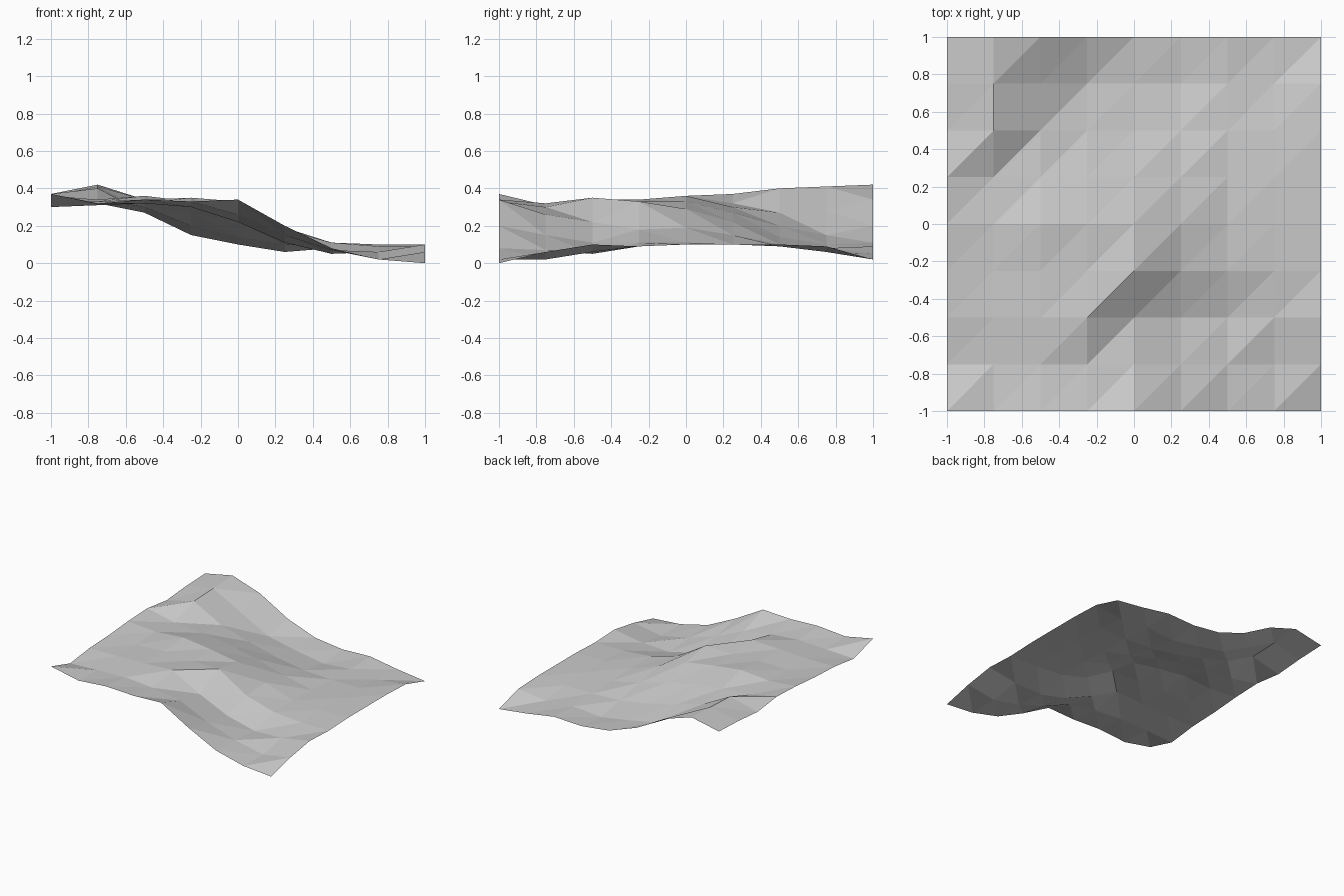
import bpy
import bmesh

# Remove the default object if the scene has it
default_object = bpy.data.objects.get("Cube")
if default_object is not None:
    bpy.data.objects.remove(default_object, do_unlink=True)

# Ground heights in hundredths, one row per grid line from front to back
HEIGHT_ROWS = [
    [37, 32, 34, 33, 34, 20, 8, 2, 0],
    [30, 31, 32, 30, 26, 15, 7, 2, 6],
    [33, 33, 34, 35, 22, 11, 5, 6, 10],
    [34, 33, 34, 33, 33, 18, 11, 9, 9],
    [36, 34, 36, 33, 29, 19, 11, 10, 10],
    [37, 32, 30, 27, 22, 15, 10, 10, 10],
    [34, 40, 27, 20, 14, 10, 9, 9, 10],
    [36, 41, 28, 15, 10, 6, 8, 6, 9],
    [37, 42, 34, 20, 11, 8, 9, 5, 2],
]


def make_material(name, colour):
    material = bpy.data.materials.new(name)
    material.use_nodes = True
    material.diffuse_color = colour
    shader = material.node_tree.nodes["Principled BSDF"]
    shader.inputs["Base Color"].default_value = colour
    return material


def make_terrain(name, rows, size, material):
    """Square sheet of triangles, every cell split along the same diagonal."""
    last = len(rows) - 1
    step = size / last
    bm = bmesh.new()

    # Grid points, lifted to their heights
    grid = [
        [bm.verts.new((col * step - size / 2, row * step - size / 2, height / 100))
         for col, height in enumerate(heights)]
        for row, heights in enumerate(rows)
    ]

    # Two upward-facing triangles per cell
    for near, far in zip(grid, grid[1:]):
        for col in range(last):
            bm.faces.new((near[col], near[col + 1], far[col + 1]))
            bm.faces.new((near[col], far[col + 1], far[col]))

    mesh = bpy.data.meshes.new(name)
    bm.to_mesh(mesh)
    bm.free()
    mesh.materials.append(material)
    terrain = bpy.data.objects.new(name, mesh)
    bpy.context.scene.collection.objects.link(terrain)
    return terrain


# Faceted hillside sheet
stone_grey = make_material("stone_grey", (0.6, 0.6, 0.6, 1))
make_terrain("terrain", HEIGHT_ROWS, 2, stone_grey)
